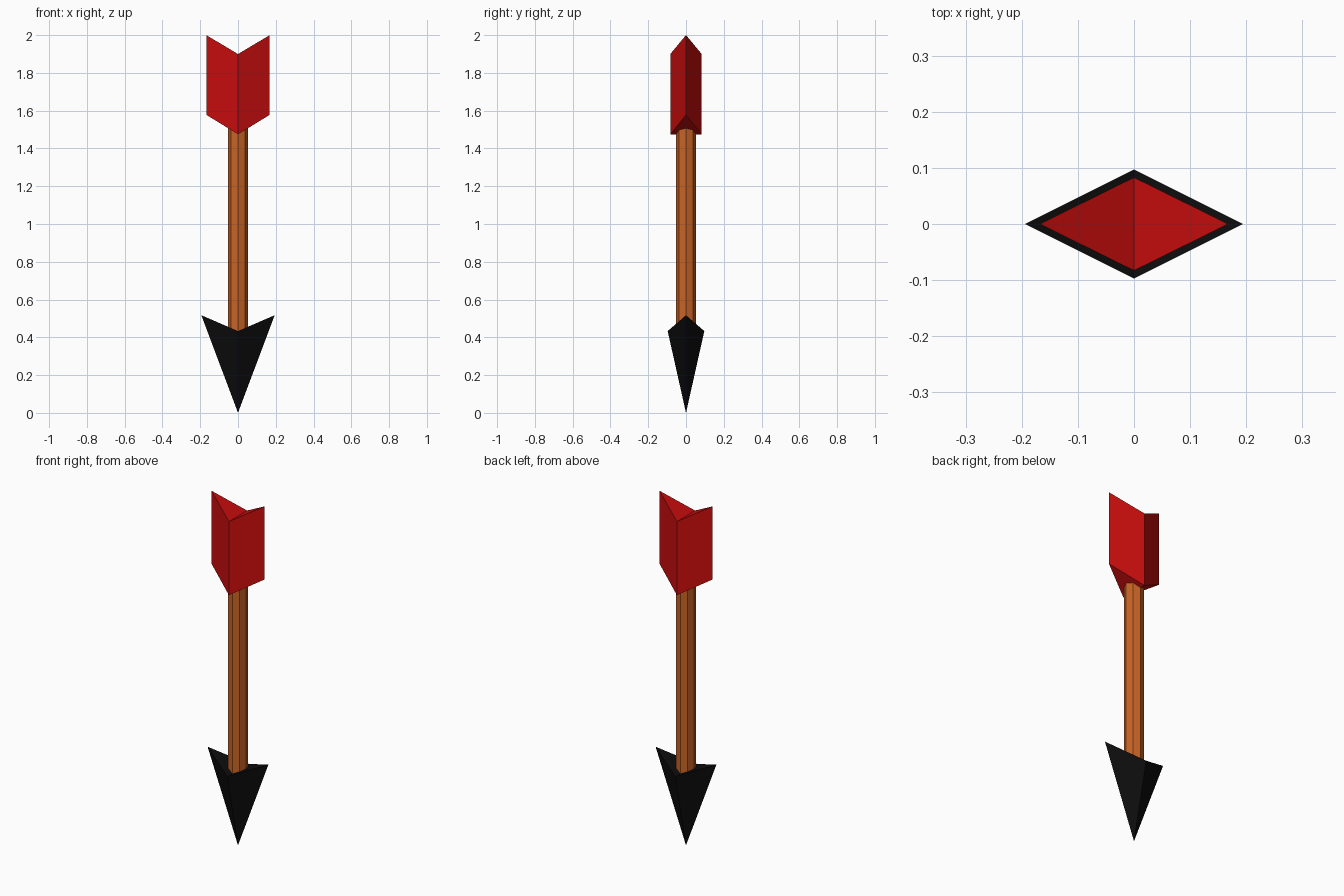
import bpy
import bmesh
from math import pi
from mathutils import Matrix

cube = bpy.data.objects.get("Cube")
if cube:
    bpy.data.objects.remove(cube, do_unlink=True)


def material(name, color):
    mat = bpy.data.materials.new(name)
    mat.use_nodes = True
    mat.diffuse_color = color
    bsdf = next(n for n in mat.node_tree.nodes if n.type == 'BSDF_PRINCIPLED')
    bsdf.inputs["Base Color"].default_value = color
    return mat


def finish(name, bm, mat):
    bmesh.ops.recalc_face_normals(bm, faces=bm.faces)
    mesh = bpy.data.meshes.new(name)
    bm.to_mesh(mesh)
    bm.free()
    mesh.materials.append(mat)
    obj = bpy.data.objects.new(name, mesh)
    bpy.context.collection.objects.link(obj)
    return obj


def diamond_ring(bm, half_x, half_y, z_mid, z_side):
    """Diamond outline whose side corners sit at a different height."""
    return [bm.verts.new(p) for p in ((half_x, 0, z_side), (0, half_y, z_mid),
                                      (-half_x, 0, z_side), (0, -half_y, z_mid))]


def folded_cap(bm, ring):
    """Two triangles meeting in a crease along the middle."""
    right, back, left, front = ring
    bm.faces.new((front, right, back))
    bm.faces.new((back, left, front))


red = material("feather red", (0.58, 0.004, 0.004, 1))
wood = material("shaft wood", (0.58, 0.125, 0.018, 1))
black = material("head black", (0.004, 0.004, 0.004, 1))

# Eight-sided shaft, ends buried in the head and the fletching
bm = bmesh.new()
bmesh.ops.create_cone(bm, cap_ends=True, segments=8, radius1=0.052, radius2=0.052,
                      depth=1.25, matrix=Matrix.Translation((0, 0, 1.02)))
finish("shaft", bm, wood)

# Fletching: diamond prism folded into a V at both ends
bm = bmesh.new()
low = diamond_ring(bm, 0.168, 0.083, 1.475, 1.578)
high = diamond_ring(bm, 0.168, 0.083, 1.9, 2.0)
for i in range(4):
    j = (i + 1) % 4
    bm.faces.new((low[i], low[j], high[j], high[i]))
folded_cap(bm, low)
folded_cap(bm, high)
finish("fletching", bm, red)

# Arrowhead: diamond pyramid pointing down with a folded top
bm = bmesh.new()
rim = diamond_ring(bm, 0.194, 0.097, 0.433, 0.517)
tip = bm.verts.new((0, 0, 0))
for i in range(4):
    bm.faces.new((rim[i], rim[(i + 1) % 4], tip))
folded_cap(bm, rim)
finish("arrowhead", bm, black)
